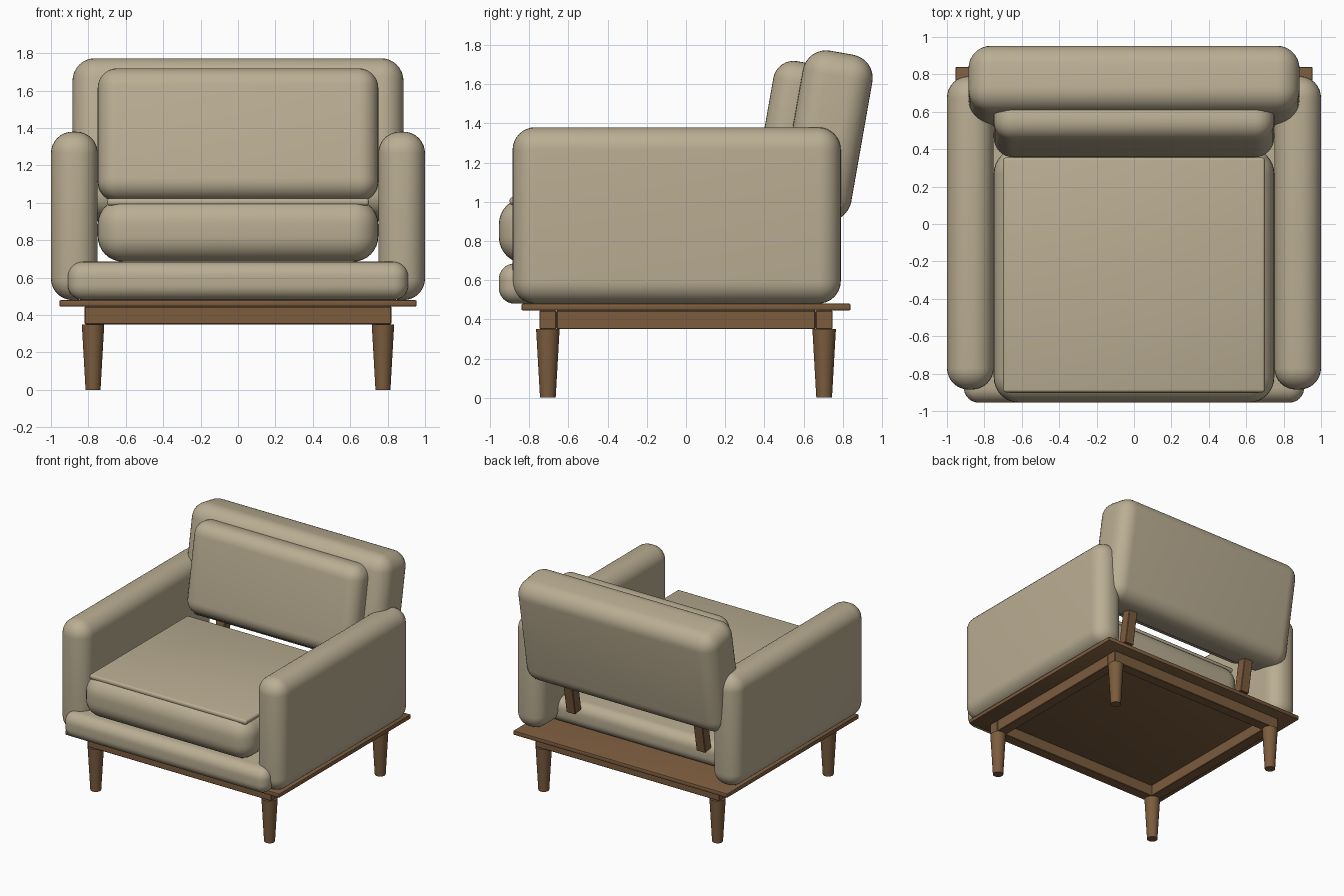
import bpy
import math
from mathutils import Vector, Matrix

if "Cube" in bpy.data.objects:
    bpy.data.objects.remove(bpy.data.objects["Cube"], do_unlink=True)


def make_material(name, color):
    mat = bpy.data.materials.new(name)
    mat.use_nodes = True
    mat.diffuse_color = color
    mat.node_tree.nodes["Principled BSDF"].inputs["Base Color"].default_value = color
    return mat


fabric = make_material("beige_fabric", (0.49, 0.42, 0.29, 1))
wood = make_material("walnut_wood", (0.20, 0.107, 0.048, 1))


def finish(name, mat):
    obj = bpy.context.object
    obj.name = obj.data.name = name
    obj.data.materials.append(mat)
    return obj


def soft_box(name, low, high, radius, mat, segments=8):
    """Box between two corners with rounded edges."""
    low, high = Vector(low), Vector(high)
    bpy.ops.mesh.primitive_cube_add(size=1, location=(low + high) / 2)
    obj = finish(name, mat)
    obj.data.transform(Matrix.Diagonal((*(high - low), 1)))
    bevel = obj.modifiers.new("Rounding", "BEVEL")
    bevel.width = radius
    bevel.segments = segments
    bevel.limit_method = "NONE"
    bpy.ops.object.modifier_apply(modifier=bevel.name)
    bpy.ops.object.shade_smooth_by_angle(angle=math.radians(35))
    return obj


def recline(obj, pivot):
    """Lean a part backwards around the backrest centre."""
    pivot = Vector(pivot)
    turn = (Matrix.Translation(pivot) @ Matrix.Rotation(math.radians(-10), 4, "X")
            @ Matrix.Translation(-pivot))
    obj.matrix_world = turn @ Matrix.Translation(obj.location)


# Wooden base: board and apron frame
soft_box("base_board", (-0.955, -0.84, 0.445), (0.955, 0.84, 0.48), 0.008, wood, 2)
for side, y in (("front", -0.705), ("back", 0.705)):
    soft_box(side + "_rail", (-0.82, y - 0.043, 0.35), (0.82, y + 0.043, 0.445), 0.004, wood, 1)
for side, x in (("right", -0.775), ("left", 0.775)):
    soft_box(side + "_rail", (x - 0.043, -0.66, 0.35), (x + 0.043, 0.66, 0.445), 0.004, wood, 1)

# Tapered round legs
for x_side, x in (("right", -0.775), ("left", 0.775)):
    for y_side, y in (("front", -0.705), ("back", 0.705)):
        bpy.ops.mesh.primitive_cone_add(vertices=32, radius1=0.04, radius2=0.06,
                                        depth=0.35, location=(x, y, 0.175))
        finish(f"{y_side}_{x_side}_leg", wood)
        bpy.ops.object.shade_smooth_by_angle(angle=math.radians(35))

# Seat: lower cushion, main cushion and its top panel
soft_box("lower_cushion", (-0.91, -0.955, 0.48), (0.91, 0.56, 0.685), 0.08, fabric)
soft_box("seat_cushion", (-0.75, -0.955, 0.685), (0.75, 0.405, 1.02), 0.135, fabric)
panel = soft_box("seat_top_panel", (-0.7, -0.9, 0.985), (0.7, 0.355, 1.024), 0.015, fabric, 3)

# Arms
for side, x in (("right", -0.875), ("left", 0.875)):
    soft_box(side + "_arm", (x - 0.125, -0.885, 0.48), (x + 0.125, 0.79, 1.38), 0.115, fabric)

# Reclined backrest on two posts, with a loose pillow in front
back_centre = (0, 0.72, 1.337)
backrest = soft_box("backrest", (-0.885, 0.54, 0.907), (0.885, 0.90, 1.767), 0.12, fabric)
recline(backrest, back_centre)
for side, x in (("right", -0.58), ("left", 0.58)):
    post = soft_box(side + "_back_post", (x - 0.04, 0.68, 0.637), (x + 0.04, 0.76, 1.0),
                    0.004, wood, 1)
    recline(post, back_centre)
pillow = soft_box("back_pillow", (-0.75, 0.40, 1.005), (0.75, 0.64, 1.72), 0.105, fabric)
recline(pillow, (0, 0.52, 1.362))
